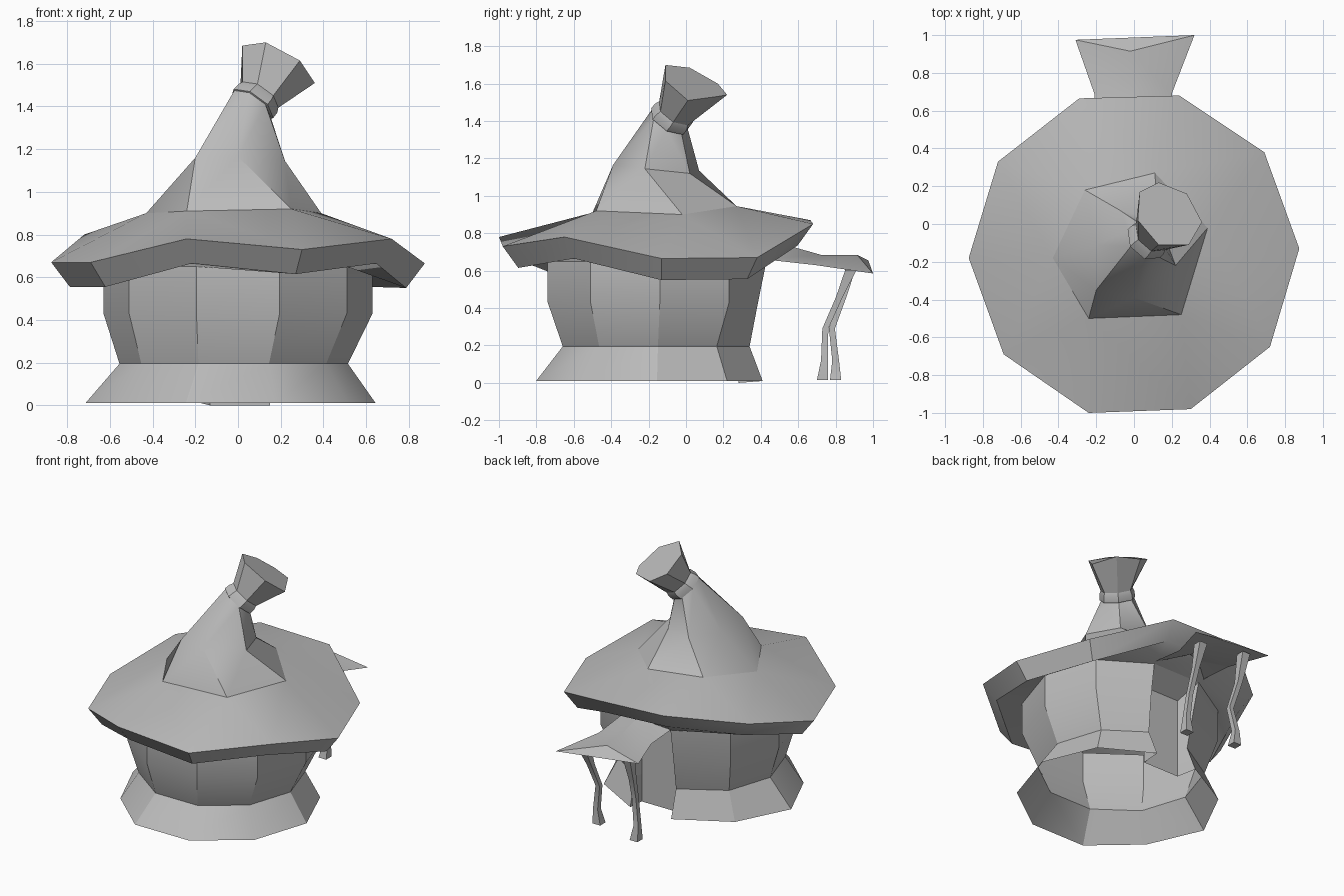
import bpy, bmesh
from math import atan2, cos, sin, pi, radians
from mathutils import Vector

cube = bpy.data.objects.get("Cube")
if cube:
    bpy.data.objects.remove(cube)

grey = bpy.data.materials.new("plain grey")
grey.use_nodes = True
grey.diffuse_color = (0.5, 0.5, 0.5, 1)
bsdf = grey.node_tree.nodes["Principled BSDF"]
bsdf.inputs["Base Color"].default_value = (0.5, 0.5, 0.5, 1)
bsdf.inputs["Roughness"].default_value = 0.9


def finish(name, bm, smooth=30):
    bmesh.ops.remove_doubles(bm, verts=bm.verts, dist=0.0005)
    mesh = bpy.data.meshes.new(name)
    bm.to_mesh(mesh)
    bm.free()
    mesh.materials.append(grey)
    obj = bpy.data.objects.new(name, mesh)
    bpy.context.collection.objects.link(obj)
    bpy.ops.object.select_all(action='DESELECT')
    obj.select_set(True)
    bpy.context.view_layer.objects.active = obj
    bpy.ops.object.shade_smooth_by_angle(angle=radians(smooth))


def add_face(bm, corners):
    bm.faces.new([bm.verts.new(p) for p in corners])


def angles(ring):
    mid = sum(ring, Vector()) / len(ring)
    return [atan2(p.y - mid.y, p.x - mid.x) for p in ring]


def unwrap(values, start):
    out = [start]
    for a, b in zip(values, values[1:] + values[:1]):
        out.append(out[-1] + (b - a) % (2 * pi))
    return out


def bridge(bm, low, high, skip=None):
    """Join two anticlockwise rings, which may differ in point count."""
    va = [bm.verts.new(p) for p in low]
    vb = [bm.verts.new(p) for p in high]
    n, m = len(va), len(vb)
    if n == m:
        for i in range(n):
            if i != skip:
                bm.faces.new((va[i], va[(i + 1) % n], vb[(i + 1) % n], vb[i]))
        return
    ta, tb = angles(low), angles(high)
    gap = lambda t: (t - ta[0] + pi) % (2 * pi) - pi
    k = min(range(m), key=lambda j: abs(gap(tb[j])))
    vb, tb = vb[k:] + vb[:k], tb[k:] + tb[:k]
    ua, ub = unwrap(ta, ta[0]), unwrap(tb, ta[0] + gap(tb[0]))
    i = j = 0
    while i < n or j < m:
        if j == m or (i < n and ua[i] + ua[i + 1] < ub[j] + ub[j + 1]):
            bm.faces.new((va[i], va[(i + 1) % n], vb[j % m]))
            i += 1
        else:
            bm.faces.new((va[i % n], vb[(j + 1) % m], vb[j]))
            j += 1


def loft(name, rings, cap=False, smooth=30, skip=None):
    bm = bmesh.new()
    for low, high in zip(rings, rings[1:]):
        bridge(bm, low, high, skip)
    if cap:
        add_face(bm, rings[-1])
    finish(name, bm, smooth)


def points(*coords):
    return [Vector(c) for c in coords]


DOOR = 2  # index of the rear facet


def decagon(r, z, back, door_x, cx=0.0, cy=-0.14):
    """Ten-sided ring, flattened at y = back, with the rear facet set to the door's width."""
    ring = [Vector((cx + r * cos(i * pi / 5), min(back, cy + r * sin(i * pi / 5)), z))
            for i in range(10)]
    ring[DOOR].x, ring[DOOR + 1].x = door_x
    return ring


# Walls and flared base: open below, with a gap at the rear for the doorway
foot = decagon(0.68, 0.01, 0.41, (0.15, -0.17), -0.035, -0.155)
foot[1], foot[4], foot[6] = points((0.49, 0.22, 0.01), (-0.53, 0.21, 0.01), (-0.55, -0.53, 0.01))
sill = decagon(0.535, 0.195, 0.34, (0.16, -0.16), -0.02, -0.15)
waist = decagon(0.63, 0.43, 0.385, (0.18, -0.17))
wall_top = decagon(0.63, 0.65, 0.43, (0.19, -0.18))
loft("flared_base", [foot, sill], skip=DOOR)
loft("walls", [sill, waist, wall_top], skip=DOOR)

# Recessed doorway: jambs, sloping ceiling and flat door
bm = bmesh.new()
inner = [[Vector((x, 0.28, z)) for z in (0.0, 0.195, 0.43, 0.56)] for x in (0.15, -0.13)]
for side, column in enumerate(inner):
    outer = [ring[DOOR + side] for ring in (foot, sill, waist, wall_top)]
    for k in range(3):
        quad = (outer[k], column[k], column[k + 1], outer[k + 1])
        add_face(bm, quad if side == 0 else quad[::-1])
add_face(bm, inner[0] + inner[1][::-1])
add_face(bm, (inner[0][3], inner[1][3], wall_top[DOOR + 1], wall_top[DOOR]))
bmesh.ops.recalc_face_normals(bm, faces=bm.faces)
finish("doorway", bm, 15)

# Wavy brim with a turned-under edge
rim = points((0.875, -0.13, 0.665), (0.69, 0.38, 0.67), (0.24, 0.68, 0.85), (-0.29, 0.665, 0.87),
             (-0.72, 0.33, 0.80), (-0.875, -0.18, 0.67), (-0.69, -0.69, 0.67), (-0.24, -1.0, 0.78),
             (0.30, -0.98, 0.73), (0.72, -0.65, 0.78))
rim_low = [Vector((p.x * 0.9, -0.15 + (p.y + 0.15) * 0.9, p.z - 0.115)) for p in rim]
cone_foot = points((0.39, -0.02, 0.90), (0.11, 0.27, 0.945), (-0.26, 0.18, 0.95),
                   (-0.43, -0.18, 0.90), (-0.24, -0.50, 0.91), (0.25, -0.48, 0.92))
loft("roof_brim", [wall_top, rim_low, rim, cone_foot])


# Crooked cone, leaning towards the back
def tilted_ring(center, r, n=7):
    turn = Vector((0, 0, 1)).rotation_difference(Vector((0.5, 0.45, 0.74)))
    return [Vector(center) + turn @ Vector((r * cos(t), r * sin(t), 0))
            for t in (2 * pi * i / n for i in range(n))]


cone_mid = points((0.22, -0.22, 1.145), (0.13, 0.02, 1.12), (-0.07, 0.07, 1.135),
                  (-0.20, -0.11, 1.15), (-0.20, -0.35, 1.16), (0.0, -0.39, 1.165))
neck = tilted_ring((0.06, -0.09, 1.405), 0.108)
loft("roof_cone", [cone_foot, cone_mid, neck], smooth=36)

# Collar band and flared closed tip
neck_top = tilted_ring((0.098, -0.055, 1.447), 0.106)
loft("collar", [neck, tilted_ring((0.064, -0.088, 1.405), 0.118),
                tilted_ring((0.085, -0.067, 1.43), 0.116), neck_top])
tip = points((0.36, 0.01, 1.51), (0.28, 0.16, 1.53), (0.13, 0.22, 1.54), (0.03, 0.17, 1.60),
             (0.02, 0.02, 1.685), (0.13, -0.11, 1.70), (0.29, -0.11, 1.615))
loft("flared_tip", [neck_top, tip], cap=True, smooth=15)

# Porch canopy: sagging ridge, two drooping wings and a sloping gable end
rows = [points((0.20, 0.42, 0.66), (0, 0.42, 0.77), (-0.20, 0.42, 0.67)),
        points((0.20, 0.69, 0.63), (0, 0.72, 0.685), (-0.21, 0.69, 0.66)),
        points((0.32, 1.0, 0.585), (-0.02, 0.915, 0.685), (-0.31, 0.975, 0.655))]
bm = bmesh.new()
for near, far in zip(rows, rows[1:]):
    for c in (0, 1):
        add_face(bm, (near[c], far[c], far[c + 1], near[c + 1]))
add_face(bm, (rows[2][0], rows[2][2], rows[2][1]))
finish("porch_canopy", bm)


# Bent porch posts, four sided
def post(name, path):
    rings = [[Vector((x + sx * r, y + sy * r, z)) for sx, sy in ((1, 1), (-1, 1), (-1, -1), (1, -1))]
             for x, y, z, r in path]
    bm = bmesh.new()
    for low, high in zip(rings, rings[1:]):
        bridge(bm, low, high)
    for end in (rings[0][::-1], rings[-1]):
        add_face(bm, end)
    finish(name, bm)


post("left_post", [(0.17, 0.73, 0.015, 0.03), (0.18, 0.74, 0.12, 0.018),
                   (0.16, 0.745, 0.29, 0.016), (0.17, 0.82, 0.46, 0.018), (0.18, 0.88, 0.60, 0.03)])
post("right_post", [(-0.17, 0.80, 0.015, 0.03), (-0.18, 0.80, 0.12, 0.018),
                    (-0.15, 0.78, 0.29, 0.016), (-0.17, 0.84, 0.46, 0.018), (-0.17, 0.89, 0.65, 0.03)])
